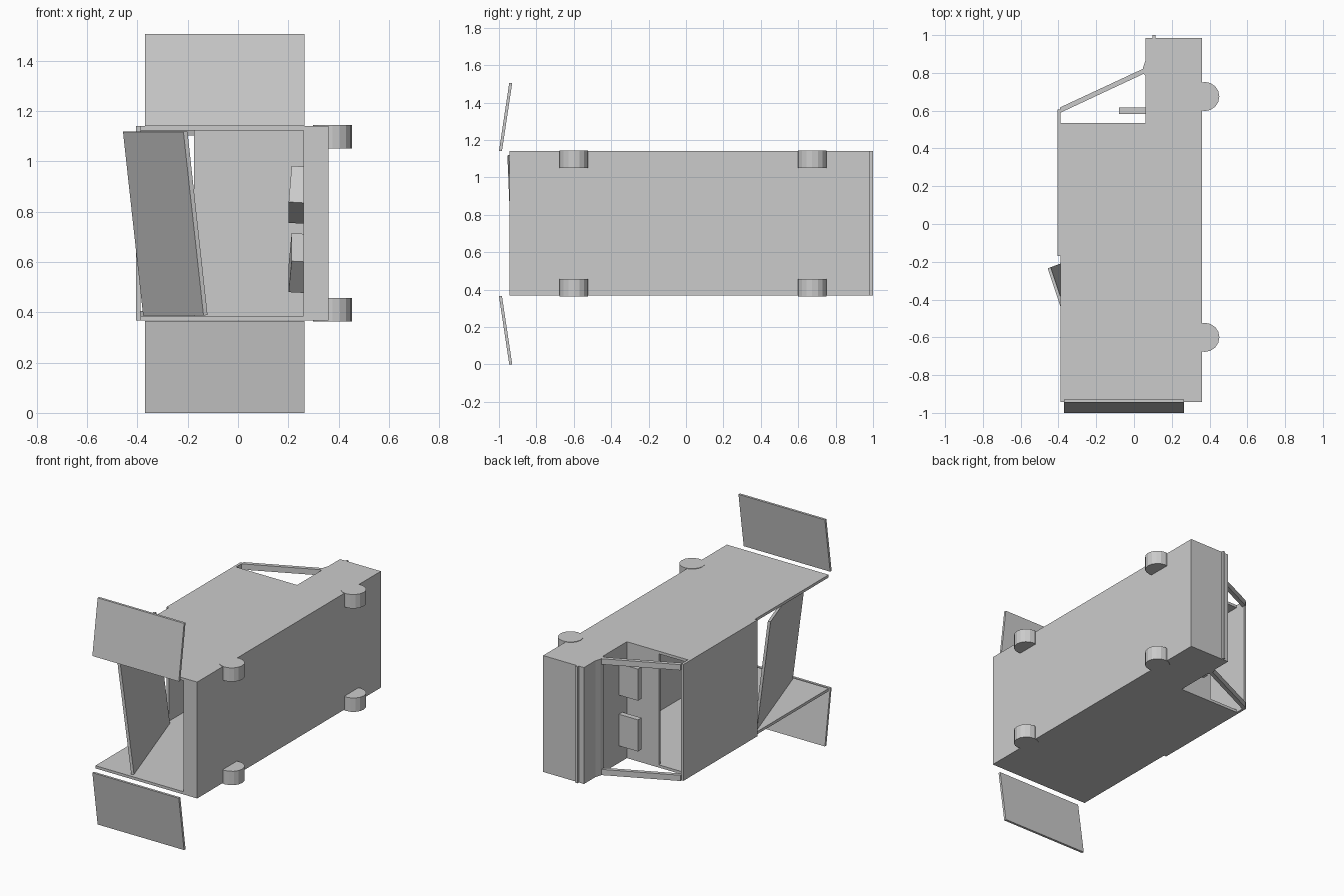
import bpy, bmesh, math
from mathutils import Matrix, Vector

if "Cube" in bpy.data.objects:
    bpy.data.objects.remove(bpy.data.objects["Cube"])

grey = bpy.data.materials.new("light_grey")
grey.diffuse_color = (0.6, 0.6, 0.6, 1)
grey.use_nodes = True
grey.node_tree.nodes["Principled BSDF"].inputs["Base Color"].default_value = grey.diffuse_color

# The van lies on its side: roof towards -x, nose towards +y, width along z
Z0, Z1 = 0.367, 1.14
MID = (Z0 + Z1) / 2


def finish(name, bm):
    bmesh.ops.recalc_face_normals(bm, faces=bm.faces)
    me = bpy.data.meshes.new(name)
    bm.to_mesh(me)
    bm.free()
    me.materials.append(grey)
    ob = bpy.data.objects.new(name, me)
    bpy.context.collection.objects.link(ob)
    return ob


def prism(name, pts, z0, z1):
    """Extrude an x-y outline along z."""
    bm = bmesh.new()
    f = bm.faces.new([bm.verts.new((x, y, z0)) for x, y in pts])
    r = bmesh.ops.extrude_face_region(bm, geom=[f])
    vs = [v for v in r["geom"] if isinstance(v, bmesh.types.BMVert)]
    bmesh.ops.translate(bm, verts=vs, vec=(0, 0, z1 - z0))
    return finish(name, bm)


def box(name, x0, x1, y0, y1, z0, z1):
    return prism(name, [(x0, y0), (x1, y0), (x1, y1), (x0, y1)], z0, z1)


def plate(name, corners, offset):
    """Thin panel from four corners, thickened by an offset vector."""
    bm = bmesh.new()
    f = bm.faces.new([bm.verts.new(c) for c in corners])
    r = bmesh.ops.extrude_face_region(bm, geom=[f])
    vs = [v for v in r["geom"] if isinstance(v, bmesh.types.BMVert)]
    bmesh.ops.translate(bm, verts=vs, vec=offset)
    return finish(name, bm)


def both_sides(fn, name, z0, z1):
    """Call a builder for a z range and its mirror across the van's middle."""
    fn(name + "_a", z0, z1)
    fn(name + "_b", 2 * MID - z1, 2 * MID - z0)


# Cargo floor and solid nose block
box("cargo_floor", 0.26, 0.36, -0.943, 0.535, Z0, Z1)
box("nose_block", 0.06, 0.36, 0.535, 0.985, Z0, Z1)
box("grille_strip", 0.098, 0.113, 0.985, 1.0, Z0, Z1)
prism("dashboard_ridge", [(0.06, 0.865), (0.048, 0.828), (0.045, 0.80), (0.06, 0.785)], Z0, Z1)

# Cargo side walls, roof and partition
both_sides(lambda n, a, b: box(n, -0.388, 0.26, -0.943, 0.535, a, b), "side_wall", Z0, Z0 + 0.018)
box("roof", -0.405, -0.388, -0.17, 0.605, Z0, Z1)
box("partition", -0.175, 0.26, 0.515, 0.535, Z0 + 0.018, Z1 - 0.018)

# Windscreen pillars
pillar = [(0.055, 0.825), (-0.392, 0.617), (-0.388, 0.590), (0.055, 0.797)]
both_sides(lambda n, a, b: prism(n, pillar, a, b), "windscreen_pillar", Z0, Z0 + 0.038)

# Seat backs
both_sides(lambda n, a, b: box(n, -0.08, 0.06, 0.582, 0.618, a, b), "seat_back", 0.48, 0.69)


# Wheels
def wheel(y):
    ring = [(0.375 + 0.077 * math.cos(i * math.tau / 16),
             y + 0.077 * math.sin(i * math.tau / 16)) for i in range(16)]
    both_sides(lambda n, a, b: prism(n, ring, a, b), "wheel", Z0 - 0.003, 0.456)


wheel(0.675)
wheel(-0.6)

# Splayed rear doors
for name, za, zb in (("rear_door_upper", 1.14, 1.505), ("rear_door_lower", 0.365, 0.0)):
    plate(name, [(-0.37, -1.0, za), (0.265, -1.0, za),
                 (0.265, -0.945, zb), (-0.37, -0.945, zb)], (0, 0.016, 0))

# Loose rear roof panel, dropped into the cargo space
A, B = Vector((-0.457, -0.235, 1.117)), Vector((-0.217, -0.955, 1.117))
down = Vector((0.08, 0.03, -0.73))
plate("loose_roof_panel", [A, B, B + down, A + down], (0.016, 0.006, 0.002))

# Small crates on the cargo floor
for name, z, turn in (("crate_lower", 0.594, 42), ("crate_upper", 0.865, -30)):
    ob = box(name, -0.055, 0.03, -0.083, 0.083, -0.083, 0.083)
    ob.matrix_world = (Matrix.Translation((0.262, 0.1, z))
                       @ Matrix.Rotation(math.radians(turn), 4, 'X')
                       @ Matrix.Rotation(math.radians(4), 4, 'Y'))
